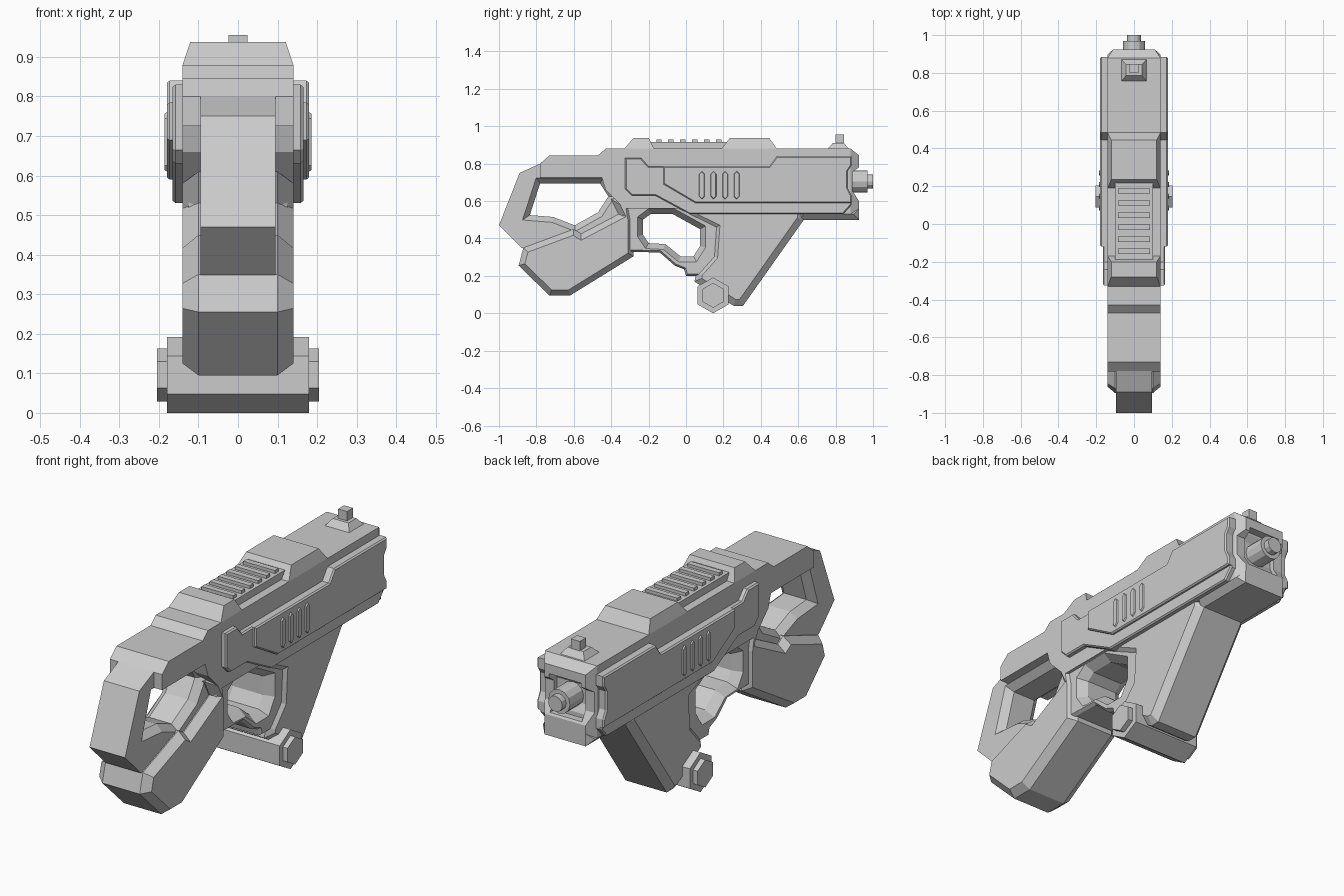
import bpy, bmesh
from math import radians
from mathutils import Vector

if "Cube" in bpy.data.objects:
    bpy.data.objects.remove(bpy.data.objects["Cube"])


def offset(pts, d):
    """Grow (d > 0) or shrink a counter-clockwise profile with mitred corners."""
    out = []
    for i, p in enumerate(pts):
        a = (p - pts[i - 1]).normalized()
        b = (pts[(i + 1) % len(pts)] - p).normalized()
        na, nb = Vector((a.y, -a.x)), Vector((b.y, -b.x))
        out.append(p + (na + nb) * d / max(1 + na.dot(nb), 0.4))
    return out


def prism(name, pts, layers):
    """Loft a (y, z) profile across x; layers are (half width, offset), outer first, mirrored."""
    pts = [Vector(p) for p in pts]
    area = sum(pts[i - 1].x * p.y - p.x * pts[i - 1].y for i, p in enumerate(pts))
    if area < 0:
        pts.reverse()
    bm = bmesh.new()
    rings = []
    for x, o in [(-x, o) for x, o in layers] + layers[::-1]:
        rings.append([bm.verts.new((x, p.x, p.y)) for p in offset(pts, o)])
    bm.faces.new(rings[0])
    bm.faces.new(rings[-1])
    n = len(pts)
    for r, s in zip(rings, rings[1:]):
        for i in range(n):
            j = (i + 1) % n
            bm.faces.new((r[i], r[j], s[j], s[i]))
    bmesh.ops.recalc_face_normals(bm, faces=bm.faces)
    me = bpy.data.meshes.new(name)
    bm.to_mesh(me)
    bm.free()
    ob = bpy.data.objects.new(name, me)
    bpy.context.collection.objects.link(ob)
    return ob


def cut(cutter, *targets):
    """Subtract the cutter from each target and remove it."""
    for t in targets:
        m = t.modifiers.new("cut", 'BOOLEAN')
        m.operation, m.solver, m.object = 'DIFFERENCE', 'EXACT', cutter
        bpy.context.view_layer.objects.active = t
        bpy.ops.object.modifier_apply(modifier=m.name)
    bpy.data.objects.remove(cutter)


def cylinder(name, y0, y1, z, r):
    bpy.ops.mesh.primitive_cylinder_add(vertices=12, radius=r, depth=y1 - y0,
                                        location=(0, (y0 + y1) / 2, z), rotation=(radians(90), 0, 0))
    bpy.context.object.name = name


def rect(y0, y1, z0, z1):
    return [(y0, z0), (y1, z0), (y1, z1), (y0, z1)]


# Narrow rear stock ring with flared opening
stock = prism("stock_frame", [(-.77, .805), (-.89, .75), (-1, .47), (-.88, .35), (-.6, .3),
                              (-.3, .42), (-.3, .7), (-.45, .81)], [(.095, 0)])
cut(prism("stock_hole", [(-.78, .695), (-.835, .525), (-.71, .515), (-.595, .47), (-.47, .54),
                         (-.415, .625), (-.46, .695)], [(.3, .03), (.096, .03), (.06, 0)]), stock)

# Upper rear beam
prism("upper_stock", [(-.78, .8), (-.73, .845), (-.47, .845), (-.43, .88), (0, .88), (0, .56),
                      (-.33, .56), (-.43, .66), (-.45, .725), (-.78, .725)], [(.14, 0)])

# Rear grip
prism("grip", [(-.87, .35), (-.895, .255), (-.73, .095), (-.62, .095), (-.28, .305), (-.28, .5),
               (-.3, .61), (-.4, .61), (-.36, .53), (-.56, .425), (-.6, .45)],
      [(.14, -.03), (.1, 0)])

# Trigger guard ring
guard = prism("trigger_guard", [(-.35, .6), (-.35, .33), (-.14, .325), (-.06, .255), (-.01, .235),
                                (0, .2), (.07, .2), (.2, .3), (.2, .6)], [(.125, -.01), (.11, 0)])
cut(prism("guard_hole", [(-.23, .5), (-.19, .53), (-.07, .53), (.075, .45), (.075, .36), (.04, .305),
                         (-.03, .305), (-.11, .37), (-.2, .375), (-.23, .42)],
          [(.3, .03), (.126, .03), (.08, 0)]), guard)

# Slanted front grip
prism("front_grip", [(-.09, .6), (-.08, .56), (.145, .45), (.135, .31), (.055, .22), (.045, .17),
                     (.255, .04), (.305, .04), (.63, .5), (.63, .6)], [(.14, -.035), (.11, 0)])

# Receiver, tapered nose and chin
receiver = prism("receiver", [(0, .88), (0, .56), (.1, .53), (.88, .53), (.88, .88)], [(.14, 0)])
nose = prism("nose", [(.88, .88), (.925, .845), (.925, .78), (.89, .755), (.89, .655), (.925, .6),
                      (.925, .53), (.88, .53)], [(.14, 0)])
for v in nose.data.vertices:
    v.co.x *= 1 - (v.co.y - .88) * 4.8
cut(prism("muzzle_recess", rect(.84, 1, .61, .8), [(.085, 0)]), receiver, nose)
prism("chin", [(.58, .56), (.61, .5), (.925, .5), (.925, .56)], [(.14, -.03), (.11, 0)])

# Muzzle
cylinder("muzzle", .83, .97, .705, .058)
cylinder("muzzle_tip", .96, 1.0, .705, .038)

# Layered side panels, each running through the body to both sides
front_edge = [(.885, .79), (.865, .76), (.865, .67), (.885, .63)]
prism("lower_side_panel", [(-.325, .83), (-.24, .83), (-.2, .785), (.445, .785), (.48, .825),
                           (.885, .825)] + front_edge +
      [(.885, .58), (.84, .53), (.02, .53), (-.165, .63), (-.29, .63), (-.325, .665)],
      [(.165, -.006), (.158, 0)])
prism("upper_side_panel", [(-.12, .785), (.445, .785), (.485, .84), (.885, .84)] + front_edge +
      [(.885, .59), (.05, .59), (-.12, .69)], [(.18, -.006), (.173, 0)])
for i in range(4):
    y = .085 + i * .062
    prism("side_rib", [(y - .015, .625), (y, .61), (y + .015, .625), (y + .015, .745),
                       (y, .76), (y - .015, .745)], [(.186, -.003), (.18, 0)])

# Raised blocks on the top, sides leaning in
for name, pts in (("rear_top_block", [(-.33, .88), (-.28, .938), (-.2, .938), (-.17, .88)]),
                  ("front_top_block", [(.19, .88), (.235, .938), (.445, .938), (.485, .88)])):
    block = prism(name, pts, [(.14, 0)])
    for v in block.data.vertices:
        if v.co.z > .9:
            v.co.x *= .86

# Top rail with ribs
prism("rail", rect(-.19, .22, .87, .915), [(.1, 0)])
for i in range(6):
    y = -.145 + i * .064
    prism("rail_rib", rect(y - .014, y + .014, .91, .93), [(.085, 0)])

# Front sight
base = prism("sight_base", [(.757, .88), (.785, .91), (.845, .91), (.87, .88)], [(.065, 0)])
for v in base.data.vertices:
    if v.co.z > .9:
        v.co.x *= .65
prism("sight_post", rect(.8, .846, .9, .955), [(.024, 0)])

# Hexagonal foot bar with end caps
def hexagon(r):
    return [(.145 + r * a, .096 + r * b) for a, b in
            ((0, 1), (-.866, .5), (-.866, -.5), (0, -1), (.866, -.5), (.866, .5))]


prism("foot_bar", hexagon(.096), [(.18, 0)])
prism("foot_bar_caps", hexagon(.067), [(.205, 0)])
